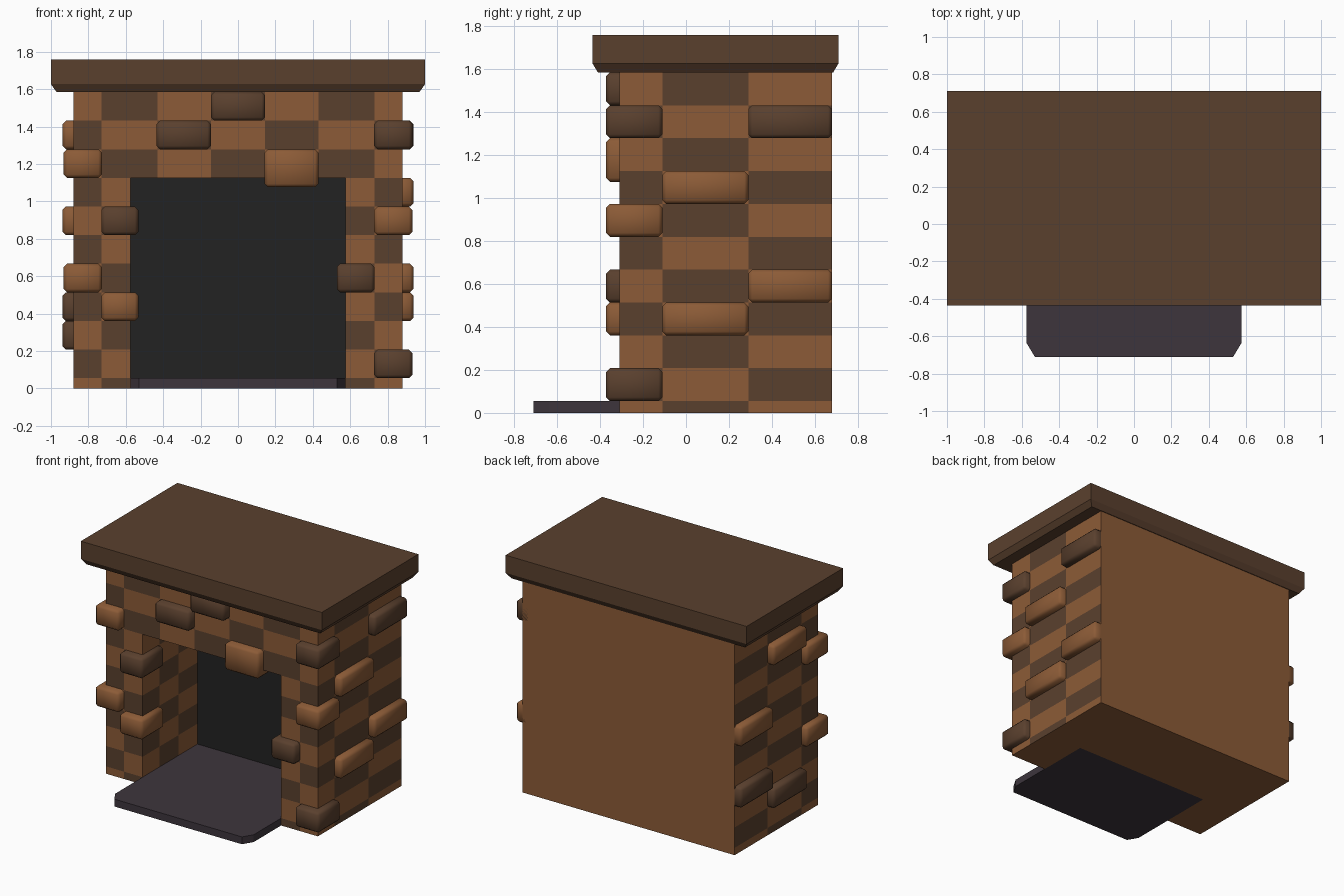
import bpy, bmesh

if "Cube" in bpy.data.objects:
    bpy.data.objects.remove(bpy.data.objects["Cube"])

def material(name, rgb):
    m = bpy.data.materials.new(name)
    m.diffuse_color = (*rgb, 1)
    m.use_nodes = True
    m.node_tree.nodes["Principled BSDF"].inputs["Base Color"].default_value = m.diffuse_color
    return m

LIGHT = material("light brick", (0.262, 0.105, 0.038))
DARK = material("dark brick", (0.102, 0.051, 0.027))
SOOT = material("soot black", (0.016, 0.016, 0.016))
STONE = material("hearth stone", (0.047, 0.036, 0.046))
WOOD = material("mantel wood", (0.102, 0.051, 0.027))

def finish(name, bm, mats, smooth=False):
    bmesh.ops.recalc_face_normals(bm, faces=bm.faces)
    for f in bm.faces:
        f.smooth = smooth
    me = bpy.data.meshes.new(name)
    bm.to_mesh(me)
    bm.free()
    for m in mats:
        me.materials.append(m)
    ob = bpy.data.objects.new(name, me)
    bpy.context.collection.objects.link(ob)
    return ob

def loft(rings):
    """Closed solid through stacked rings of points."""
    bm = bmesh.new()
    vs = [[bm.verts.new(p) for p in r] for r in rings]
    n = len(vs[0])
    for a, b in zip(vs, vs[1:]):
        for i in range(n):
            j = (i + 1) % n
            bm.faces.new((a[i], a[j], b[j], b[i]))
    bm.faces.new(vs[0][::-1])
    bm.faces.new(vs[-1])
    return bm

def rect(x, y0, y1, z):
    return [(-x, y0, z), (x, y0, z), (x, y1, z), (-x, y1, z)]

# Brick layout: rows count down from the mantel
ROW, TOP = 0.153, 1.585
XS = [-.88, -.73, -.575, -.43, -.145, .145, .43, .575, .73, .88]
YS = [-.31, -.11, .115, .29, .34, .68]
ZS = [0] + [TOP - ROW * k for k in range(10, -1, -1)]
NICHE_X, NICHE_Y, NICHE_TOP = .575, .34, TOP - 3 * ROW

def front_col(x):
    return sum(x > b for b in (-.73, -.43, -.145, .145, .43, .73))

def side_col(y):
    return sum(y > b for b in (-.11, .29))

def solid(c):
    x, y, z = c
    if not (abs(x) < .88 and -.31 < y < .68 and 0 < z < TOP):
        return False
    return not (abs(x) < NICHE_X and y < NICHE_Y and z < NICHE_TOP)

def wall_colour(axis, sign, c):
    """0 light, 1 dark, 2 soot, from the face direction and place."""
    x, y, z = c
    row = int((TOP - z) / ROW)
    if axis == 1:
        if sign > 0:
            return 0
        return 2 if y > 0 else (row + front_col(x)) % 2
    if axis == 0:
        if abs(x) > .8:
            return (row + side_col(y)) % 2
        return (row + 1 + (y > -.11) + (y > .115)) % 2
    return 0

# Fireplace body: outer faces of a filled grid with the firebox left empty
bm = bmesh.new()
grid = (XS, YS, ZS)
for i in range(len(XS) - 1):
    for j in range(len(YS) - 1):
        for k in range(len(ZS) - 1):
            idx = (i, j, k)
            lo = [grid[a][idx[a]] for a in range(3)]
            hi = [grid[a][idx[a] + 1] for a in range(3)]
            mid = [(p + q) / 2 for p, q in zip(lo, hi)]
            if not solid(mid):
                continue
            for a in range(3):
                for s in (-1, 1):
                    edge = hi[a] if s > 0 else lo[a]
                    probe = mid[:]
                    probe[a] = edge + s * .01
                    if solid(probe):
                        continue
                    b, c = (a + 1) % 3, (a + 2) % 3
                    pts = []
                    for u, v in ((0, 0), (1, 0), (1, 1), (0, 1)):
                        p = [0, 0, 0]
                        p[a], p[b], p[c] = edge, (lo, hi)[u][b], (lo, hi)[v][c]
                        pts.append(bm.verts.new(p))
                    f = bm.faces.new(pts)
                    centre = mid[:]
                    centre[a] = edge
                    f.material_index = wall_colour(a, s, centre)
bmesh.ops.remove_doubles(bm, verts=bm.verts, dist=1e-4)
finish("brick_body", bm, [LIGHT, DARK, SOOT])

# Mantel shelf with a chamfered underside
finish("mantel_shelf", loft([rect(.97, -.41, .685, 1.585),
                             rect(1, -.435, .71, 1.627),
                             rect(1, -.435, .71, 1.76)]), [WOOD])

# Hearth slab with clipped front corners, running into the firebox
def outline(z):
    half = [(.53, -.71, z), (.575, -.635, z), (.575, .34, z)]
    return half + [(-x, y, q) for x, y, q in reversed(half)]

bm = loft([outline(0), outline(.055)])
bmesh.ops.bisect_plane(bm, geom=bm.verts[:] + bm.edges[:] + bm.faces[:],
                       plane_co=(0, .085, 0), plane_no=(0, 1, 0))
for f in bm.faces:  # brick-coloured underside behind the slab
    c = f.calc_center_median()
    f.material_index = int(c.z < .001 and c.y > .085)
finish("hearth_slab", bm, [STONE, LIGHT])

# Protruding bricks with chamfered edges
def brick(name, x, y, row, mat, drop=0):
    z1 = TOP - ROW * row
    z0 = z1 - ROW - drop
    bm = loft([[(x[0], y[0], z), (x[1], y[0], z), (x[1], y[1], z), (x[0], y[1], z)]
               for z in (z0, z1)])
    bmesh.ops.bevel(bm, geom=bm.edges[:], offset=.018, segments=1, affect='EDGES')
    finish(name, bm, [mat], smooth=True)

FRONT = (-.372, -.11)
for row, x0, x1, mat, drop in [(0, -.145, .145, DARK, 0), (1, -.435, -.145, DARK, 0),
                               (2, .142, .43, LIGHT, .05), (4, -.73, -.533, DARK, 0),
                               (7, -.73, -.533, LIGHT, 0), (6, .528, .73, DARK, 0)]:
    brick(f"front_brick_{row}", (x0, x1), FRONT, row, mat, drop)

for row, side, mat in [(1, 1, DARK), (4, 1, LIGHT), (9, 1, DARK),
                       (2, -1, LIGHT), (6, -1, LIGHT)]:
    brick(f"corner_brick_{row}", sorted((side * .728, side * .932)), FRONT, row, mat)

for row, side, y, mat in [(1, 1, (.29, .68), DARK), (3, 1, (-.11, .29), LIGHT),
                          (6, 1, (.29, .68), LIGHT), (7, 1, (-.11, .29), LIGHT),
                          (1, -1, (-.11, .29), LIGHT), (4, -1, (.29, .68), LIGHT),
                          (7, -1, (.29, .68), DARK), (8, -1, (-.11, .29), DARK)]:
    brick(f"side_brick_{row}", sorted((side * .82, side * .938)), y, row, mat)
